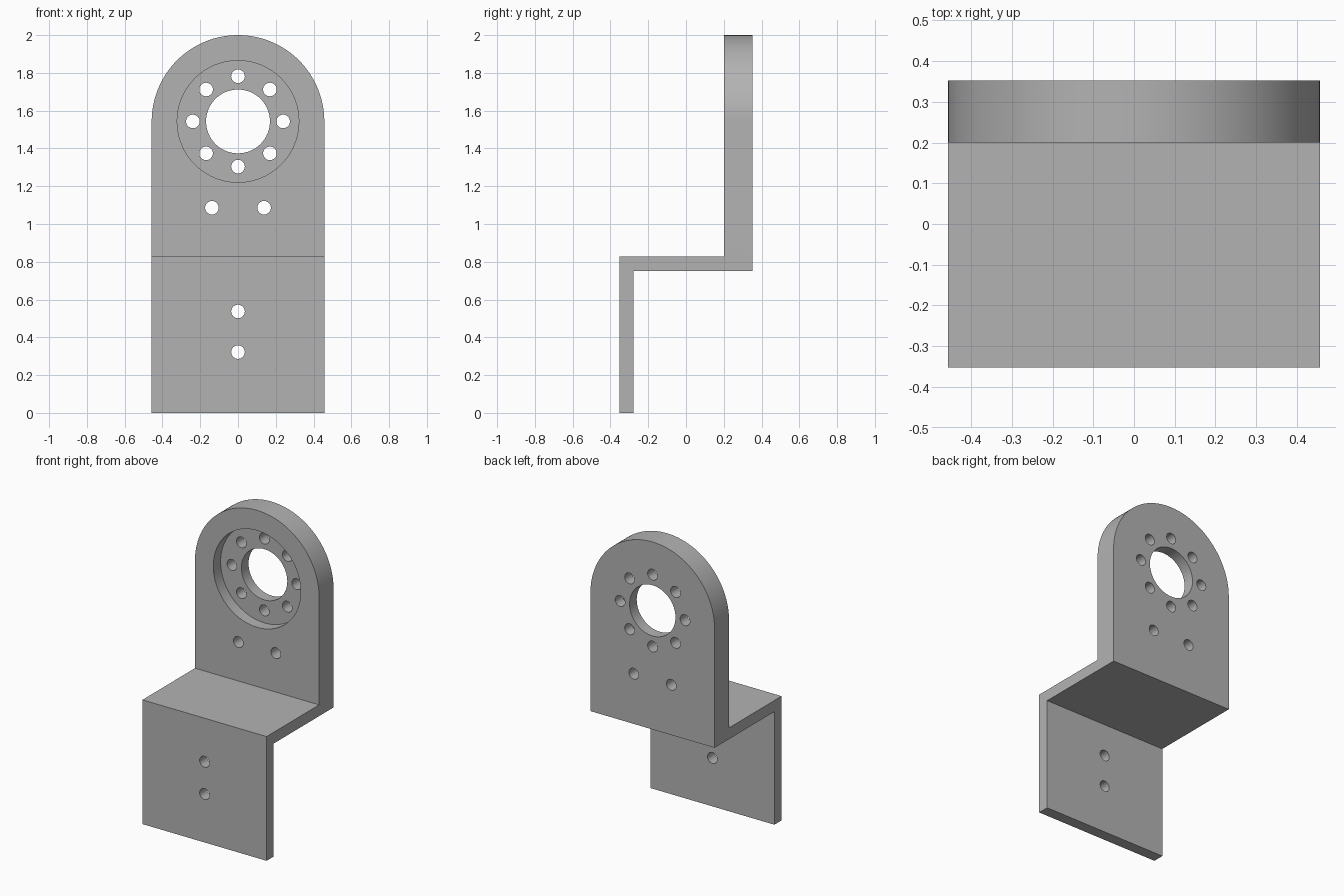
import bpy
import bmesh
import math
from mathutils import Vector

cube = bpy.data.objects.get("Cube")
if cube:
    bpy.data.objects.remove(cube, do_unlink=True)

HALF_W = 0.457           # half width and arch radius
HALF_D = 0.352           # half depth
SHEET = 0.075            # thin sheet thickness
PLATE_FRONT = 0.2        # front face of the thick plate
SHELF_TOP = 0.827
CENTRE_Z = 2 - HALF_W    # bearing centre
HOLE_R = 0.036

grey = bpy.data.materials.new("plain grey")
grey.use_nodes = True
colour = (0.45, 0.45, 0.45, 1)
grey.diffuse_color = colour
grey.node_tree.nodes["Principled BSDF"].inputs["Base Color"].default_value = colour


def prism(name, points, offset):
    """Extrude a closed outline of 3D points along the offset."""
    bm = bmesh.new()
    face = bm.faces.new([bm.verts.new(p) for p in points])
    new = bmesh.ops.extrude_face_region(bm, geom=[face])["geom"]
    verts = [v for v in new if isinstance(v, bmesh.types.BMVert)]
    bmesh.ops.translate(bm, verts=verts, vec=Vector(offset))
    bmesh.ops.recalc_face_normals(bm, faces=bm.faces)
    mesh = bpy.data.meshes.new(name)
    bm.to_mesh(mesh)
    bm.free()
    mesh.materials.append(grey)
    obj = bpy.data.objects.new(name, mesh)
    bpy.context.collection.objects.link(obj)
    return obj


def arc(x, z, radius, y, start, end, steps):
    return [(x + radius * math.cos(a), y, z + radius * math.sin(a))
            for a in (start + (end - start) * i / steps for i in range(steps + 1))]


def drill(name, x, z, radius, y_from=-1, y_to=1, steps=32):
    ring = arc(x, z, radius, y_from, 0, 2 * math.pi, steps)[:-1]
    return prism(name, ring, (0, y_to - y_from, 0))


def cut(target, cutter, operation="DIFFERENCE"):
    mod = target.modifiers.new(cutter.name, "BOOLEAN")
    mod.object = cutter
    mod.operation = operation
    mod.solver = "EXACT"
    bpy.context.view_layer.objects.active = target
    bpy.ops.object.modifier_apply(modifier=mod.name)
    bpy.data.objects.remove(cutter, do_unlink=True)


# Stepped side profile: lower flange, shelf, thick upright plate
shelf_under = SHELF_TOP - SHEET
profile = [(-HALF_D, 0), (-HALF_D + SHEET, 0), (-HALF_D + SHEET, shelf_under),
           (HALF_D, shelf_under), (HALF_D, 2.2), (PLATE_FRONT, 2.2),
           (PLATE_FRONT, SHELF_TOP), (-HALF_D, SHELF_TOP)]
bracket = prism("stepped_bracket", [(-0.6, y, z) for y, z in profile], (1.2, 0, 0))

# Round-topped front outline
outline = [(-HALF_W, -1, -0.2), (HALF_W, -1, -0.2)]
outline += arc(0, CENTRE_Z, HALF_W, -1, 0, math.pi, 64)
cut(bracket, prism("arch_outline", outline, (0, 2, 0)), "INTERSECT")

# Bearing recess in the front and central through hole
cut(bracket, drill("recess", 0, CENTRE_Z, 0.322, -1, PLATE_FRONT + 0.077, 96))
cut(bracket, drill("centre_hole", 0, CENTRE_Z, 0.169, steps=64))

# Bolt circle, upright plate holes, lower flange holes
holes = [(0.239 * math.cos(i * math.pi / 4), CENTRE_Z + 0.239 * math.sin(i * math.pi / 4))
         for i in range(8)]
holes += [(-0.138, 1.086), (0.138, 1.086), (0, 0.537), (0, 0.322)]
for x, z in holes:
    cut(bracket, drill("bolt_hole", x, z, HOLE_R))

bpy.ops.object.select_all(action="DESELECT")
bracket.select_set(True)
bpy.context.view_layer.objects.active = bracket
bpy.ops.object.shade_smooth_by_angle(angle=math.radians(30))
